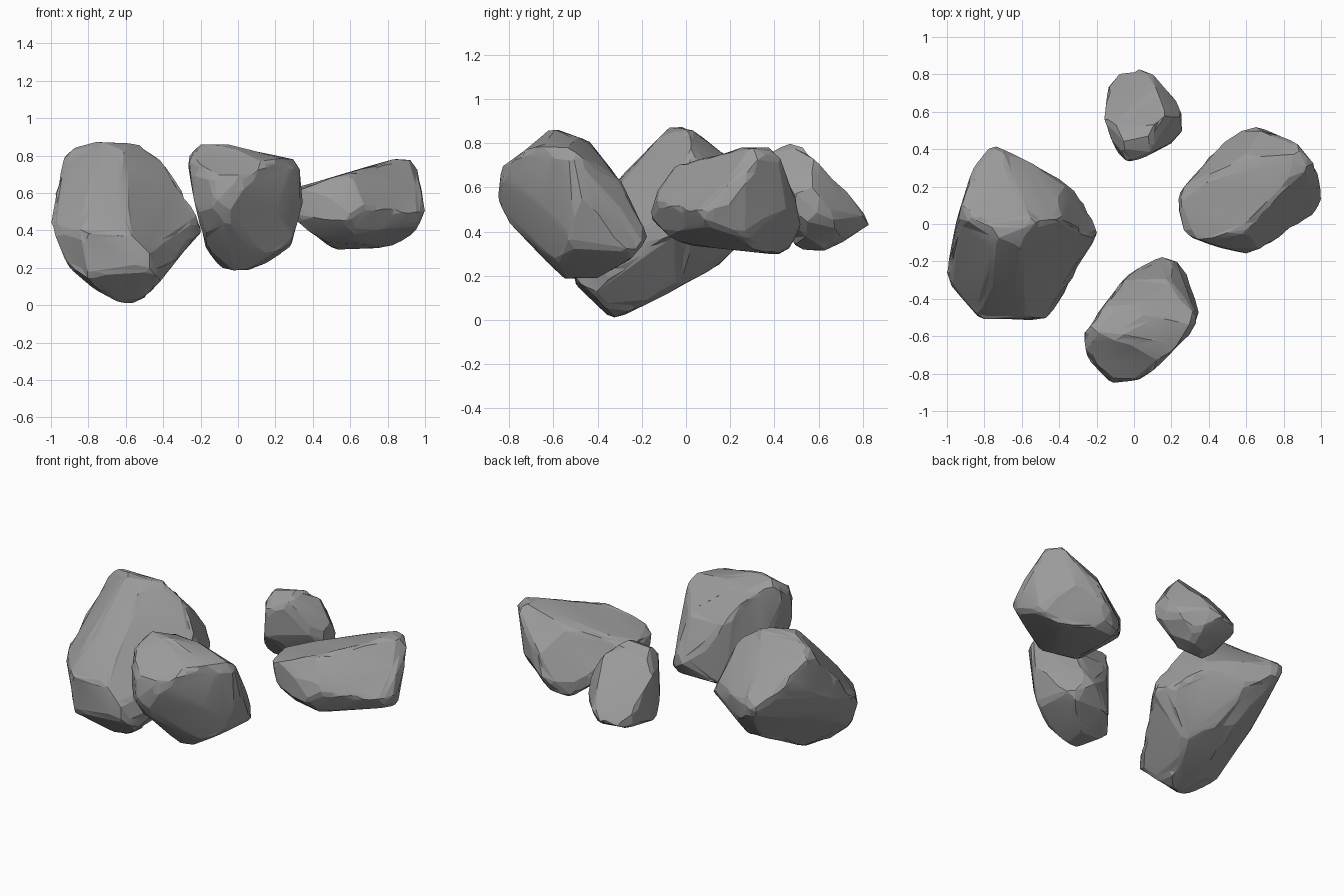
import bpy
import bmesh
import random
from math import sin, cos, radians
from mathutils import Vector
from mathutils.geometry import convex_hull_2d

random.seed(4)
old = bpy.data.objects.get("Cube")
if old:
    bpy.data.objects.remove(old, do_unlink=True)

stone = bpy.data.materials.new("stone_grey")
stone.use_nodes = True
grey = (0.33, 0.33, 0.33, 1)
stone.diffuse_color = grey
stone.node_tree.nodes["Principled BSDF"].inputs["Base Color"].default_value = grey

MIDDLE = Vector((0, 0, 0.435))
GROUND = Vector()


def slanted(turn, tilt):
    """Carving direction turned about z and tilted: right axis, up axis, origin."""
    t, e = radians(turn), radians(tilt)
    right = Vector((cos(t), sin(t), 0))
    up = Vector((-sin(t) * sin(e), cos(t) * sin(e), cos(e)))
    return right, up, MIDDLE


X, Y, Z = Vector((1, 0, 0)), Vector((0, 1, 0)), Vector((0, 0, 1))
DIRECTIONS = {
    "front": (X, Z, GROUND),
    "side": (Y, Z, GROUND),
    "plan": (X, Y, GROUND),
    "near": slanted(35, 25),
    "far": slanted(215, 25),
    "under": slanted(140, -35),
}


def slice_off(bm, point, normal):
    """Remove the material beyond a plane and close the cut."""
    bmesh.ops.bisect_plane(
        bm, geom=bm.verts[:] + bm.edges[:] + bm.faces[:], dist=1e-5,
        plane_co=point, plane_no=normal, clear_outer=True)
    rim = [e for e in bm.edges if e.is_boundary]
    if rim:
        bmesh.ops.holes_fill(bm, edges=rim, sides=0)


def chisel(bm, direction, profile, margin=0.008):
    """Trim the block to a convex profile seen along one direction."""
    right, up, origin = DIRECTIONS[direction]
    pts = [Vector(p) for p in profile]
    pts = [pts[i] for i in convex_hull_2d(pts)]
    middle = sum(pts, Vector((0, 0))) / len(pts)
    for a, b in zip(pts, pts[1:] + pts[:1]):
        edge = b - a
        if edge.length < 1e-4:
            continue
        n = Vector((edge.y, -edge.x)).normalized()
        if n.dot(a - middle) < 0:
            n.negate()
        a = a + n * margin
        slice_off(bm, origin + right * a.x + up * a.y, right * n.x + up * n.y)


def rock(name, bevels=(), **profiles):
    # Carve a block from several directions
    block = bmesh.new()
    bmesh.ops.create_cube(block, size=4)
    for direction, profile in profiles.items():
        chisel(block, direction, profile)
    for point, normal in bevels:
        slice_off(block, Vector(point), Vector(normal).normalized())
    bmesh.ops.remove_doubles(block, verts=block.verts[:], dist=0.01)

    # Clean closed shell
    bm = bmesh.new()
    for v in block.verts:
        bm.verts.new(v.co)
    block.free()
    bmesh.ops.convex_hull(bm, input=bm.verts[:])
    bmesh.ops.delete(bm, geom=[v for v in bm.verts if not v.link_faces], context="VERTS")
    bmesh.ops.recalc_face_normals(bm, faces=bm.faces[:])
    mesh = bpy.data.meshes.new(name)
    bm.to_mesh(mesh)
    bm.free()
    mesh.materials.append(stone)
    obj = bpy.data.objects.new(name, mesh)
    bpy.context.collection.objects.link(obj)
    bpy.ops.object.select_all(action="DESELECT")
    obj.select_set(True)
    bpy.context.view_layer.objects.active = obj

    # Weather the corners, then reduce to irregular chipped facets
    remesh = obj.modifiers.new("even", "REMESH")
    remesh.mode = "VOXEL"
    remesh.voxel_size = 0.025
    smooth = obj.modifiers.new("weather", "SMOOTH")
    smooth.factor = 0.5
    smooth.iterations = 4
    facets = obj.modifiers.new("facets", "DECIMATE")
    facets.ratio = 0.06
    for modifier in ("even", "weather", "facets"):
        bpy.ops.object.modifier_apply(modifier=modifier)
    for v in obj.data.vertices:
        v.co += Vector([random.uniform(-0.006, 0.006) for _ in range(3)])
    bpy.ops.object.shade_smooth_by_angle(angle=radians(12))


# Large boulder: two broad faces meet in a ridge down its front, undercut at the back
rock(
    "large_rock",
    bevels=[((-.78, -.23, .7), (-.6, -.55, .6)),
            ((-.53, 0, .87), (.58, -.61, .57)),
            ((-1.03, -.26, .37), (-.63, .4, -.67))],
    front=[(-.18, .43), (-.28, .6), (-.38, .77), (-.52, .85), (-.85, .87), (-.92, .82),
           (-1, .47), (-.93, .17), (-.8, .05), (-.62, 0), (-.5, .05), (-.28, .33)],
    side=[(-.08, .86), (0, .87), (.18, .74), (.41, .57), (.4, .5), (.2, .35), (.1, .22),
          (-.2, .07), (-.35, 0), (-.48, .08), (-.51, .15), (-.5, .38), (-.32, .6)],
    plan=[(-.17, -.05), (-.22, .08), (-.35, .2), (-.73, .41), (-.83, .38), (-.93, .06),
          (-1, -.28), (-.9, -.46), (-.8, -.5), (-.55, -.51), (-.45, -.49)],
    near=[(-.69, .59), (-.45, .53), (-.27, .36), (-.14, .17), (-.12, .08), (-.5, -.3),
          (-.65, -.37), (-.92, -.3), (-1, .19), (-.79, .5)],
    far=[(.17, -.11), (.31, .19), (.45, .26), (.77, .22), (.99, .02), (.98, -.33),
         (.68, -.42), (.37, -.35)],
    under=[(.17, .16), (.38, .16), (.86, .06), (.85, -.01), (.66, -.38), (.46, -.67),
           (.3, -.74), (.04, -.59)])

# Upright boulder at the front
rock(
    "front_rock",
    front=[(-.27, .8), (-.23, .85), (-.1, .86), (.3, .77), (.33, .73), (.34, .55),
           (.26, .25), (.05, .18), (-.05, .18), (-.15, .25), (-.2, .45)],
    side=[(-.85, .55), (-.83, .68), (-.6, .86), (-.44, .8), (-.3, .62), (-.18, .38),
          (-.25, .28), (-.4, .2), (-.6, .19), (-.72, .3)],
    plan=[(.14, -.18), (.24, -.21), (.31, -.3), (.34, -.5), (.2, -.72), (0, -.84),
          (-.12, -.84), (-.25, -.7), (-.27, -.6), (-.05, -.3)],
    near=[(-.59, .13), (-.5, .23), (-.27, .19), (-.02, .03), (.08, -.22), (.08, -.27),
          (-.29, -.43), (-.53, -.24), (-.62, -.1)],
    far=[(.02, .55), (.22, .59), (.42, .57), (.59, .49), (.62, .36), (.58, .05),
         (.35, -.13), (.1, -.13), (-.07, .03)],
    under=[(-.6, .12), (-.57, -.15), (-.48, -.35), (-.34, -.45), (-.15, -.37),
           (-.16, .1), (-.3, .2), (-.5, .2)])

# Wide flat-topped boulder, with a sloping face on its outer front corner
rock(
    "wide_rock",
    bevels=[((.7, .04, .7), (.5, -.62, .6))],
    front=[(.23, .45), (.25, .6), (.9, .79), (.97, .77), (.99, .5), (.93, .35),
           (.8, .31), (.55, .3), (.3, .37)],
    side=[(-.15, .47), (-.12, .58), (-.02, .73), (.4, .79), (.49, .58), (.52, .45),
          (.46, .31), (.4, .3), (-.12, .37)],
    plan=[(.23, .14), (.3, .3), (.48, .43), (.63, .52), (.88, .43), (.97, .33), (1, .1),
          (.84, -.07), (.6, -.15), (.4, -.1), (.28, -.05)],
    near=[(.2, .07), (.3, .16), (.95, .23), (.97, .16), (.91, -.19), (.43, -.23),
          (.24, -.08)],
    far=[(-.97, .43), (-.49, .41), (-.26, .31), (-.19, .21), (-.25, .1), (-.67, -.14),
         (-.78, -.1), (-.92, .1)],
    under=[(-.71, .46), (-.51, .75), (-.41, .76), (-.22, .57), (-.09, .33), (-.08, .1),
           (-.28, .09), (-.54, .16)])

# Small boulder at the back
rock(
    "back_rock",
    side=[(.33, .68), (.42, .8), (.5, .79), (.6, .73), (.85, .46), (.85, .42), (.7, .35),
          (.6, .31), (.52, .33), (.36, .5)],
    plan=[(-.02, .33), (.06, .37), (.2, .44), (.25, .5), (.25, .6), (.2, .74), (0, .85),
          (-.07, .84), (-.14, .7), (-.15, .55), (-.1, .4)],
    near=[(.14, .12), (.15, .39), (.21, .47), (.41, .47), (.48, .42), (.57, .2),
          (.45, .1), (.3, .06)],
    far=[(-.57, .01), (-.55, .1), (-.37, .2), (-.17, .12), (-.15, -.26), (-.35, -.32),
         (-.5, -.28), (-.57, -.15)],
    under=[(.13, .42), (.25, .55), (.43, .43), (.58, .3), (.53, .16), (.37, .09),
           (.3, .11), (.13, .36)])
